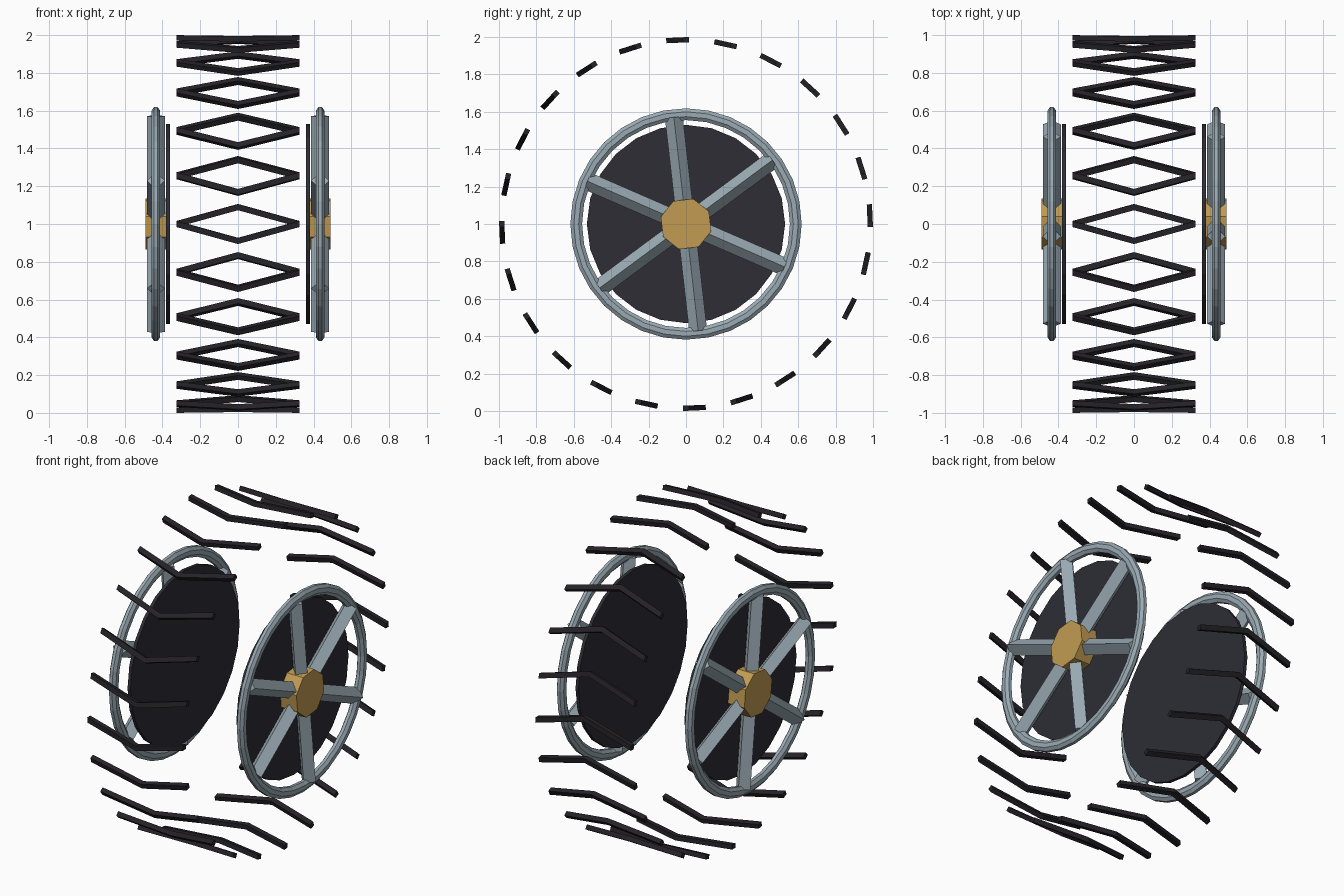
import bpy
import bmesh
from math import radians, pi
from mathutils import Matrix, Vector

cube = bpy.data.objects.get("Cube")
if cube:
    bpy.data.objects.remove(cube, do_unlink=True)

AXLE = Vector((0, 0, 1))
WHEEL_X = 0.435
TWIST = radians(6.5)


def material(name, color, metallic=0.0):
    mat = bpy.data.materials.new(name)
    mat.use_nodes = True
    mat.diffuse_color = (*color, 1)
    mat.node_tree.nodes["Principled BSDF"].inputs["Base Color"].default_value = (*color, 1)
    return mat


black = material("rubber_black", (0.018, 0.016, 0.02))
charcoal = material("charcoal", (0.026, 0.026, 0.036))
steel = material("blue_grey_steel", (0.32, 0.4, 0.45))
gold = material("brass_gold", (0.54, 0.33, 0.085))


def add_object(name, bm, mat, matrix=Matrix()):
    bmesh.ops.recalc_face_normals(bm, faces=bm.faces)
    mesh = bpy.data.meshes.new(name)
    bm.to_mesh(mesh)
    bm.free()
    mesh.materials.append(mat)
    obj = bpy.data.objects.new(name, mesh)
    obj.matrix_world = matrix
    bpy.context.collection.objects.link(obj)
    return obj


def prism(radius, depth, sides, matrix):
    """Closed cylinder along local z, then placed by matrix."""
    bm = bmesh.new()
    bmesh.ops.create_cone(bm, cap_ends=True, segments=sides, radius1=radius,
                          radius2=radius, depth=depth, matrix=matrix)
    return bm


def axle_prism(radius, depth, sides, x, turn=0.0):
    """Cylinder lying along the axle."""
    place = (Matrix.Translation((x, 0, 1)) @ Matrix.Rotation(turn, 4, 'X')
             @ Matrix.Rotation(pi / 2, 4, 'Y'))
    return prism(radius, depth, sides, place)


def ring(radius, half_width, half_height, major, minor):
    """Faceted tube around the axle."""
    bm = bmesh.new()
    section = []
    for i in range(minor):
        spin = Matrix.Rotation(2 * pi * (i + 0.5) / minor, 3, 'Z')
        p = spin @ Vector((1, 0, 0))
        section.append(bm.verts.new((p.x * half_width, radius + p.y * half_height, 0)))
    edges = [bm.edges.new((section[i - 1], section[i])) for i in range(minor)]
    bmesh.ops.spin(bm, geom=section + edges, cent=(0, 0, 0), axis=(1, 0, 0),
                   angle=2 * pi, steps=major, use_merge=True)
    bmesh.ops.remove_doubles(bm, verts=bm.verts, dist=0.0001)
    return bm


def chevron():
    """V-shaped bar: local y is radial, local z runs round the tyre."""
    bm = bmesh.new()
    rows = []
    for x, t in ((-0.325, -0.045), (0, 0.045), (0.325, -0.045)):
        rows.append([bm.verts.new((x, 0.984 + r * 0.014, t + s * 0.016))
                     for r, s in ((-1, -1), (1, -1), (1, 1), (-1, 1))])
    for a, b in zip(rows, rows[1:]):
        for i in range(4):
            bm.faces.new((a[i - 1], a[i], b[i], b[i - 1]))
    bm.faces.new(rows[0])
    bm.faces.new(rows[-1])
    return bm


# Tread: chevrons evenly spaced round the tyre
for k in range(24):
    turn = Matrix.Rotation(radians(15 * k + 2.6), 4, 'X')
    add_object(f"tread_chevron_{k + 1}", chevron(), black,
               Matrix.Translation(AXLE) @ turn)

# The two wheel faces
for side, sign in (("left", 1), ("right", -1)):
    x = sign * WHEEL_X
    add_object(f"{side}_backing_disc", axle_prism(0.53, 0.02, 24, sign * 0.37), charcoal)
    add_object(f"{side}_rim", ring(0.587, 0.025, 0.034, 32, 8), steel,
               Matrix.Translation((x, 0, 1)))
    add_object(f"{side}_hub", axle_prism(0.14, 0.112, 8, x, TWIST + pi / 8), gold)

    # Diamond-section spokes
    for k in range(6):
        place = (Matrix.Translation((x, 0, 1))
                 @ Matrix.Rotation(TWIST + k * pi / 3, 4, 'X')
                 @ Matrix.Translation((0, 0, 0.32)))
        add_object(f"{side}_spoke_{k + 1}", prism(0.048, 0.51, 4, place), steel)
